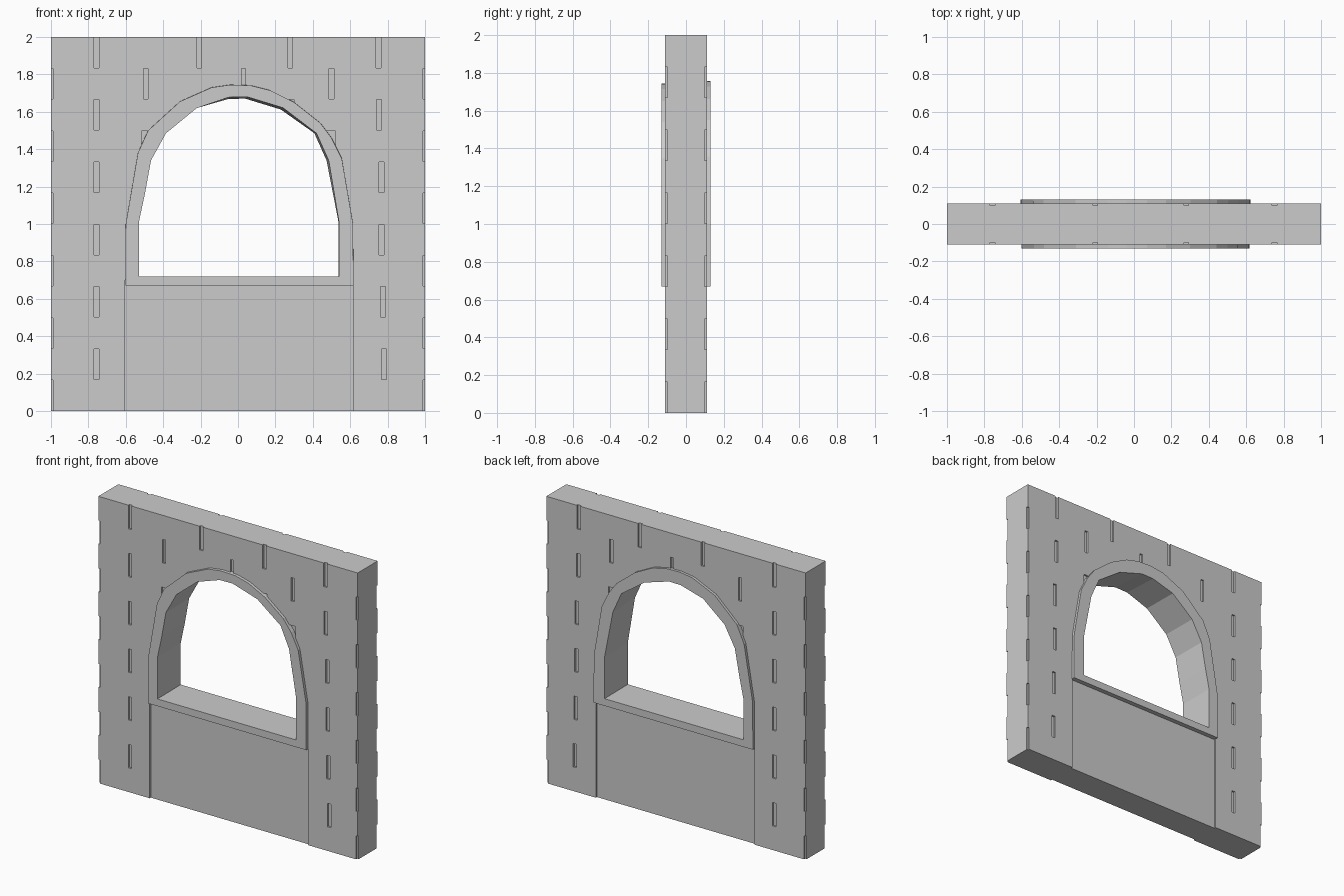
import bpy, bmesh

if "Cube" in bpy.data.objects:
    bpy.data.objects.remove(bpy.data.objects["Cube"])

WALL, FRAME, CUT = 0.11, 0.13, 0.098   # half depths: wall face, frame face, joint floor
ROW = 2 / 12                           # brick course height


def make_object(name, bm):
    bmesh.ops.recalc_face_normals(bm, faces=bm.faces)
    mesh = bpy.data.meshes.new(name)
    bm.to_mesh(mesh)
    bm.free()
    ob = bpy.data.objects.new(name, mesh)
    bpy.context.collection.objects.link(ob)
    return ob


def add_box(bm, x0, x1, y0, y1, z0, z1):
    v = bmesh.ops.create_cube(bm, size=1)["verts"]
    bmesh.ops.scale(bm, vec=(x1 - x0, y1 - y0, z1 - z0), verts=v)
    bmesh.ops.translate(bm, vec=((x0 + x1) / 2, (y0 + y1) / 2, (z0 + z1) / 2), verts=v)


def both_faces(bm, x0, x1, z0, z1):
    """Shallow cut in front and back of the wall."""
    add_box(bm, x0, x1, -0.2, -CUT, z0, z1)
    add_box(bm, x0, x1, CUT, 0.2, z0, z1)


def loft(name, front, back, half):
    """Solid between a front and a back (x, z) profile."""
    bm = bmesh.new()
    a = [bm.verts.new((x, -half, z)) for x, z in front]
    b = [bm.verts.new((x, half, z)) for x, z in back]
    bm.faces.new(a)
    bm.faces.new(b[::-1])
    for i in range(len(a)):
        j = (i + 1) % len(a)
        bm.faces.new((a[i], b[i], b[j], a[j]))
    return make_object(name, bm)


def boolean(target, tool, operation):
    tool.hide_render = True
    mod = target.modifiers.new(operation, 'BOOLEAN')
    mod.object, mod.operation, mod.solver = tool, operation, 'EXACT'
    bpy.context.view_layer.objects.active = target
    bpy.ops.object.modifier_apply(modifier=mod.name)
    bpy.data.objects.remove(tool, do_unlink=True)


# wall slab
bm = bmesh.new()
add_box(bm, -1, 1, -WALL, WALL, 0, 2)
wall = make_object("window_wall", bm)

# vertical brick joints and the recessed panel under the window
bm = bmesh.new()
right_x = [0.78, 0.775, 0.768, 0.767, 0.755, 0.752]
joints = []
for i, x in enumerate(right_x):
    joints += [(2 * i + 1, -0.757, 0.025), (2 * i + 1, x, 0.027)]
    joints += [(2 * i, -1.0, 0.024), (2 * i, 1.0, 0.024)]
joints += [(11, -0.207, 0.025), (11, 0.28, 0.025), (9, 0.285, 0.03),
           (10, -0.493, 0.022), (10, 0.03, 0.022), (10, 0.5, 0.025),
           (8, -0.49, 0.05), (8, 0.495, 0.05)]
for row, x, w in joints:
    z0 = row * ROW - (0.05 if row == 0 else -0.002)
    z1 = (row + 1) * ROW + (0.05 if row == 11 else -0.002)
    both_faces(bm, x - w / 2, x + w / 2, z0, z1)
boolean(wall, make_object("joint_cutter", bm), 'DIFFERENCE')

bm = bmesh.new()
both_faces(bm, -0.604, 0.618, -0.05, 0.70)
boolean(wall, make_object("panel_cutter", bm), 'DIFFERENCE')

# raised arched frame
outer = [(-0.602, 0.67), (-0.6, 1.0), (-0.535, 1.38), (-0.48, 1.5), (-0.31, 1.655),
         (-0.14, 1.73), (-0.04, 1.744), (0.07, 1.74), (0.17, 1.715), (0.30, 1.65),
         (0.44, 1.54), (0.5, 1.46), (0.555, 1.35), (0.615, 1.0), (0.617, 0.67)]
outer_back = [(x * 1.008, z + 0.014 * max(0, (z - 1) / 0.74)) for x, z in outer]
boolean(wall, loft("arch_frame", outer, outer_back, FRAME), 'UNION')

# window opening
inner = [(-0.53, 0.72), (-0.53, 1.01), (-0.498, 1.16), (-0.465, 1.34), (-0.385, 1.485),
         (-0.22, 1.62), (-0.05, 1.678), (0.05, 1.68), (0.24, 1.622), (0.42, 1.485),
         (0.485, 1.34), (0.54, 1.01), (0.54, 0.72)]
inner_back = [(x - (0.012 if x > 0 and z > 1.1 else 0.003), z - (0.01 if z > 1.5 and x > -0.1 else 0))
              for x, z in inner]
ext = 0.14
boolean(wall, loft("opening_cutter", inner, inner_back, ext), 'DIFFERENCE')
